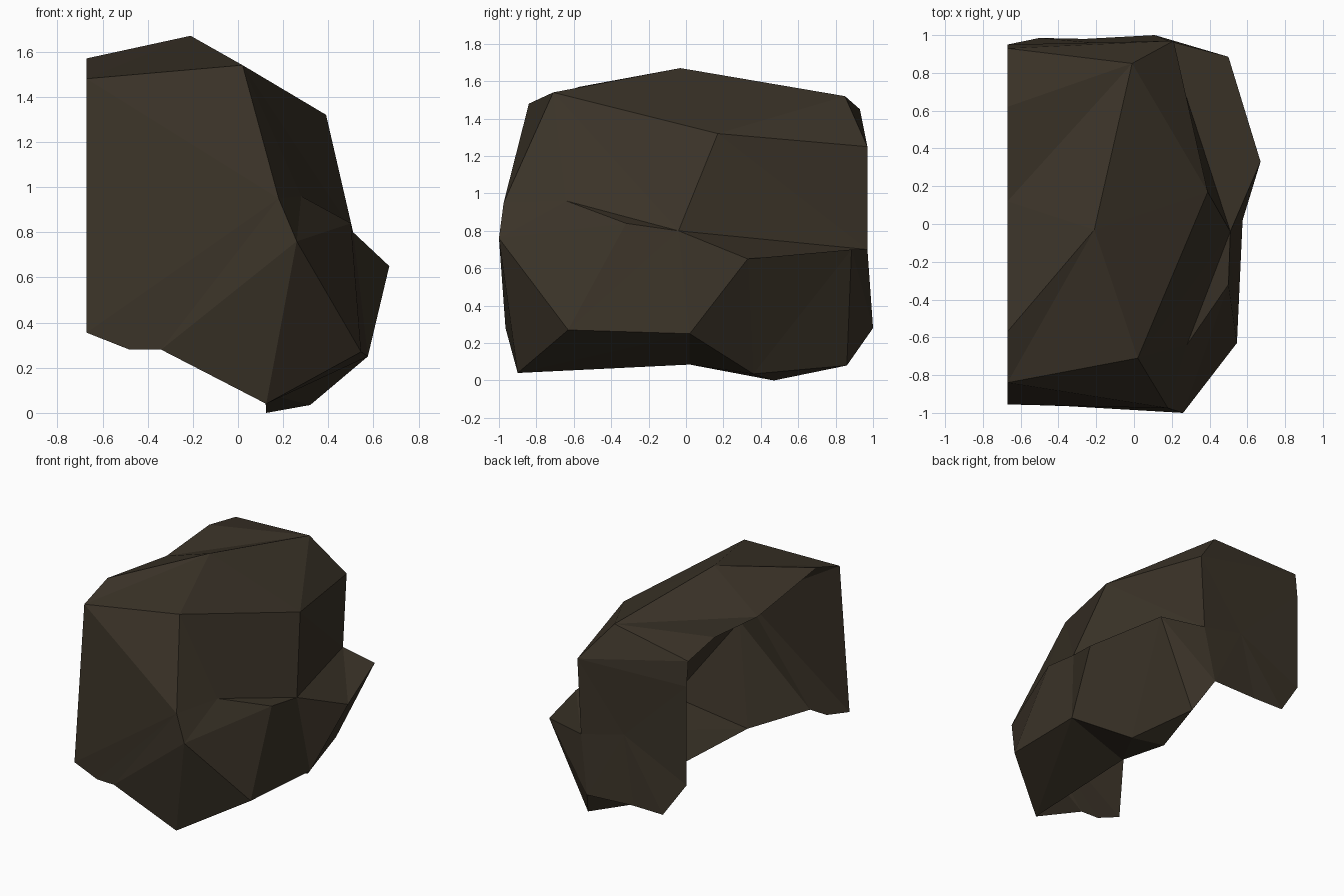
import bpy, bmesh

if "Cube" in bpy.data.objects:
    bpy.data.objects.remove(bpy.data.objects["Cube"])

# Corner points, grouped by region of the faceted half shell
crown_pts = dict(
    top=(-.21, -.03, 1.67), brow=(.02, -.71, 1.54), shoulder=(.39, .17, 1.32),
    rear=(-.01, .85, 1.52), cut_a=(-.67, -.84, 1.48), cut_b=(-.67, -.57, 1.57),
    cut_c=(-.67, .12, 1.47), cut_d=(-.67, .62, 1.51), cut_e=(-.67, .93, 1.45),
    back_top=(.21, .97, 1.25))
front_pts = dict(
    bend=(.18, -.975, .95), cheek=(.26, -1, .76), hem_a=(-.67, -.955, .355),
    hem_b=(-.48, -.96, .28), hem_c=(-.34, -.965, .28), tip=(.125, -.9, .04))
side_pts = dict(
    fold_a=(.28, -.64, .96), fold_b=(.5, -.32, .84), fold_c=(.51, -.04, .80),
    peak=(.67, .33, .65), corner=(.5, .885, .70), low_a=(.545, -.63, .27),
    low_b=(.575, .02, .25), low_c=(.32, .36, .035), low_d=(.2, .86, .08),
    under_a=(.12, .02, .085), under_b=(.125, .47, 0))
back_pts = dict(
    back_mid=(.18, .97, .70), back_low=(.11, 1, .28), dent=(-.16, .955, .78),
    edge_a=(-.67, .95, 1.27), edge_b=(-.67, .95, .54),
    hem_d=(-.5, .985, .29), hem_e=(-.26, .98, .29))

# Each panel is a fan of triangles: hub point, then the ring around it
panels = [
    # crown
    ("top", "cut_b cut_a brow shoulder rear cut_c cut_b"),
    ("rear", "cut_c cut_d cut_e back_top shoulder"),
    # front
    ("bend", "brow cut_a hem_a hem_b hem_c cheek fold_a brow"),
    ("cheek", "hem_c tip low_a fold_b fold_a"),
    # side with folded flap
    ("fold_c", "brow shoulder back_mid peak low_b low_a fold_b fold_a brow"),
    ("shoulder", "back_top back_mid"),
    ("corner", "back_mid peak low_c low_d back_low back_mid"),
    # underside
    ("low_c", "peak low_b under_a under_b low_d"),
    ("tip", "low_a low_b under_a"),
    ("low_d", "back_low under_b"),
    # back
    ("dent", "back_top edge_a edge_b hem_d hem_e back_low back_mid back_top"),
    ("back_top", "cut_e edge_a"),
]

bm = bmesh.new()
verts = {}
for group in (crown_pts, front_pts, side_pts, back_pts):
    for name, co in group.items():
        verts[name] = bm.verts.new(co)


def fan(hub, ring):
    names = ring.split()
    for a, b in zip(names, names[1:]):
        bm.faces.new((verts[hub], verts[a], verts[b]))


for hub, ring in panels:
    fan(hub, ring)

# Orient the open shell so the crown faces upward
bmesh.ops.recalc_face_normals(bm, faces=bm.faces)
bm.normal_update()
if sum(f.normal.z for f in verts["top"].link_faces) < 0:
    bmesh.ops.reverse_faces(bm, faces=bm.faces)

mesh = bpy.data.meshes.new("faceted_shell")
bm.to_mesh(mesh)
bm.free()

# Single dark brown colour, flat faces
brown = bpy.data.materials.new("dark_brown")
brown.diffuse_color = (.043, .033, .021, 1)
brown.use_nodes = True
brown.node_tree.nodes["Principled BSDF"].inputs["Base Color"].default_value = brown.diffuse_color
mesh.materials.append(brown)
shell = bpy.data.objects.new("faceted_shell", mesh)
bpy.context.collection.objects.link(shell)
